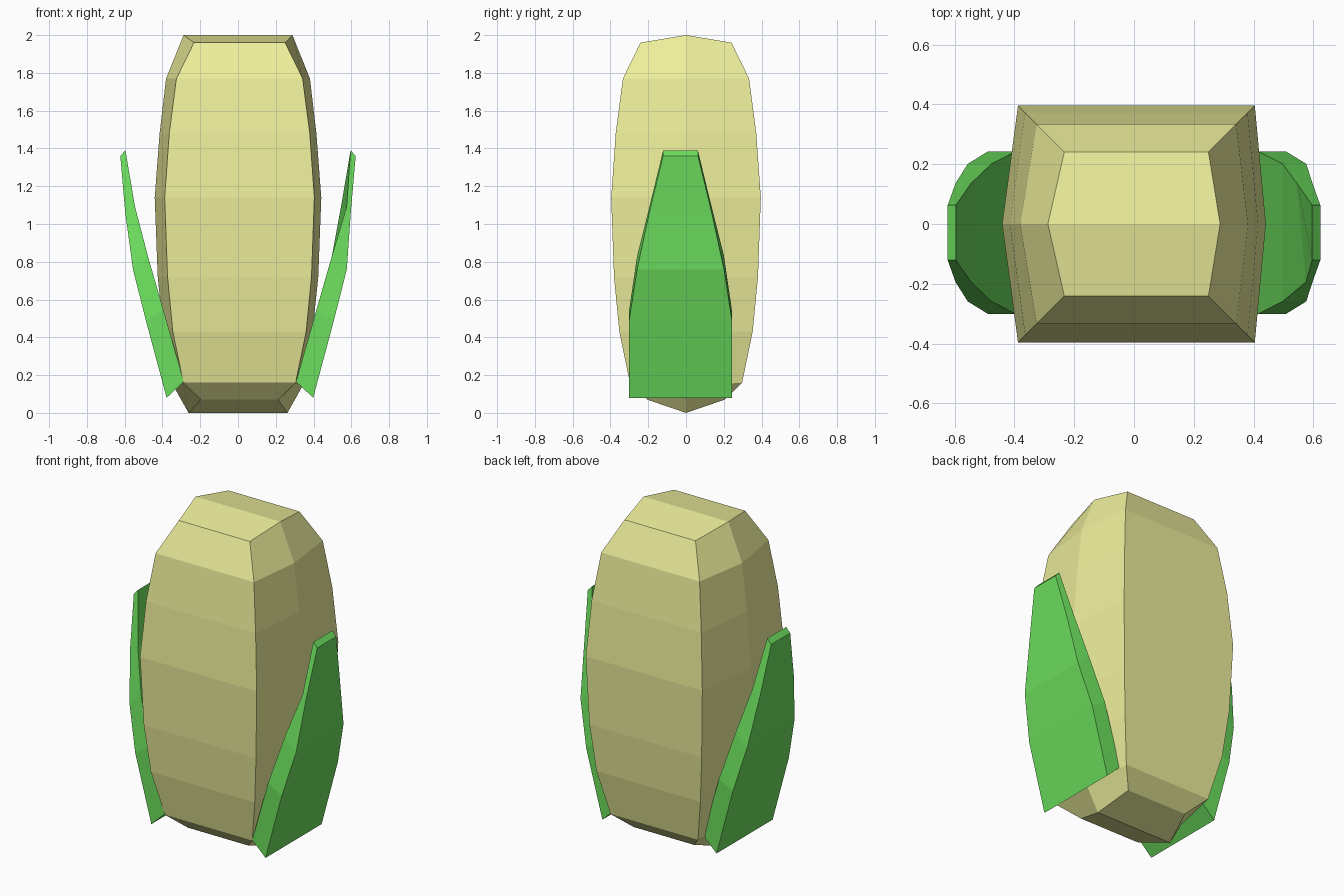
import bpy

if "Cube" in bpy.data.objects:
    bpy.data.objects.remove(bpy.data.objects["Cube"])


def material(name, color):
    m = bpy.data.materials.new(name)
    m.diffuse_color = (*color, 1)
    m.use_nodes = True
    m.node_tree.nodes["Principled BSDF"].inputs["Base Color"].default_value = m.diffuse_color
    return m


def loft(name, rings, mat):
    """Skin closed rings of equal length, with the end rings returned for capping."""
    n = len(rings[0])
    verts = [p for ring in rings for p in ring]
    faces = [(r * n + i, r * n + (i + 1) % n, (r + 1) * n + (i + 1) % n, (r + 1) * n + i)
             for r in range(len(rings) - 1) for i in range(n)]
    top = (len(rings) - 1) * n
    if n == 6:  # caps folded along the ridge at y = 0
        faces += [(3, 2, 1, 0), (0, 5, 4, 3),
                  (top, top + 1, top + 2, top + 3), (top + 3, top + 4, top + 5, top)]
    else:
        faces += [(3, 2, 1, 0), (top, top + 1, top + 2, top + 3)]
    mesh = bpy.data.meshes.new(name)
    mesh.from_pydata(verts, [], faces)
    mesh.materials.append(mat)
    obj = bpy.data.objects.new(name, mesh)
    bpy.context.collection.objects.link(obj)
    return obj


yellow = material("kernel_yellow", (0.85, 0.86, 0.33))
green = material("leaf_green", (0.15, 0.73, 0.11))

# Cob: (corner z, side z, corner half-size, side half-width)
profile = [(0.07, 0.0, 0.205, 0.262), (0.16, 0.14, 0.297, 0.34),
           (0.43, 0.43, 0.353, 0.395), (0.72, 0.72, 0.381, 0.425),
           (1.14, 1.14, 0.396, 0.441), (1.48, 1.48, 0.372, 0.415),
           (1.77, 1.77, 0.334, 0.381), (1.96, 2.0, 0.241, 0.288)]
dx = 0.008
loft("cob", [[(w, 0, zs), (c + dx, c, zc), (-c + dx, c, zc),
              (-w, 0, zs), (-c + dx, -c, zc), (c + dx, -c, zc)]
             for zc, zs, c, w in profile], yellow)

# Husk leaves: (outer x, outer z, inner x, inner z, half-width)
leaf = [(0.388, 0.08, 0.297, 0.165, 0.272), (0.498, 0.49, 0.405, 0.545, 0.272),
        (0.566, 0.76, 0.487, 0.83, 0.230), (0.597, 1.06, 0.545, 1.09, 0.165),
        (0.623, 1.36, 0.596, 1.39, 0.092)]
yc = -0.029
for side, name in ((1, "right_leaf"), (-1, "left_leaf")):
    rings = []
    for row, (xo, zo, xi, zi, h) in enumerate(leaf):
        shift = 0.01 if row < 3 else 0
        # the right leaf is slightly twisted near its tip
        xf = xi + (0.03 if side > 0 and row == 3 else 0)
        ring = [(side * xo + shift, yc - h, zo), (side * xo + shift, yc + h, zo),
                (side * xi + shift, yc + h, zi), (side * xf + shift, yc - h, zi)]
        rings.append(ring if side > 0 else ring[::-1])
    loft(name, rings, green)
